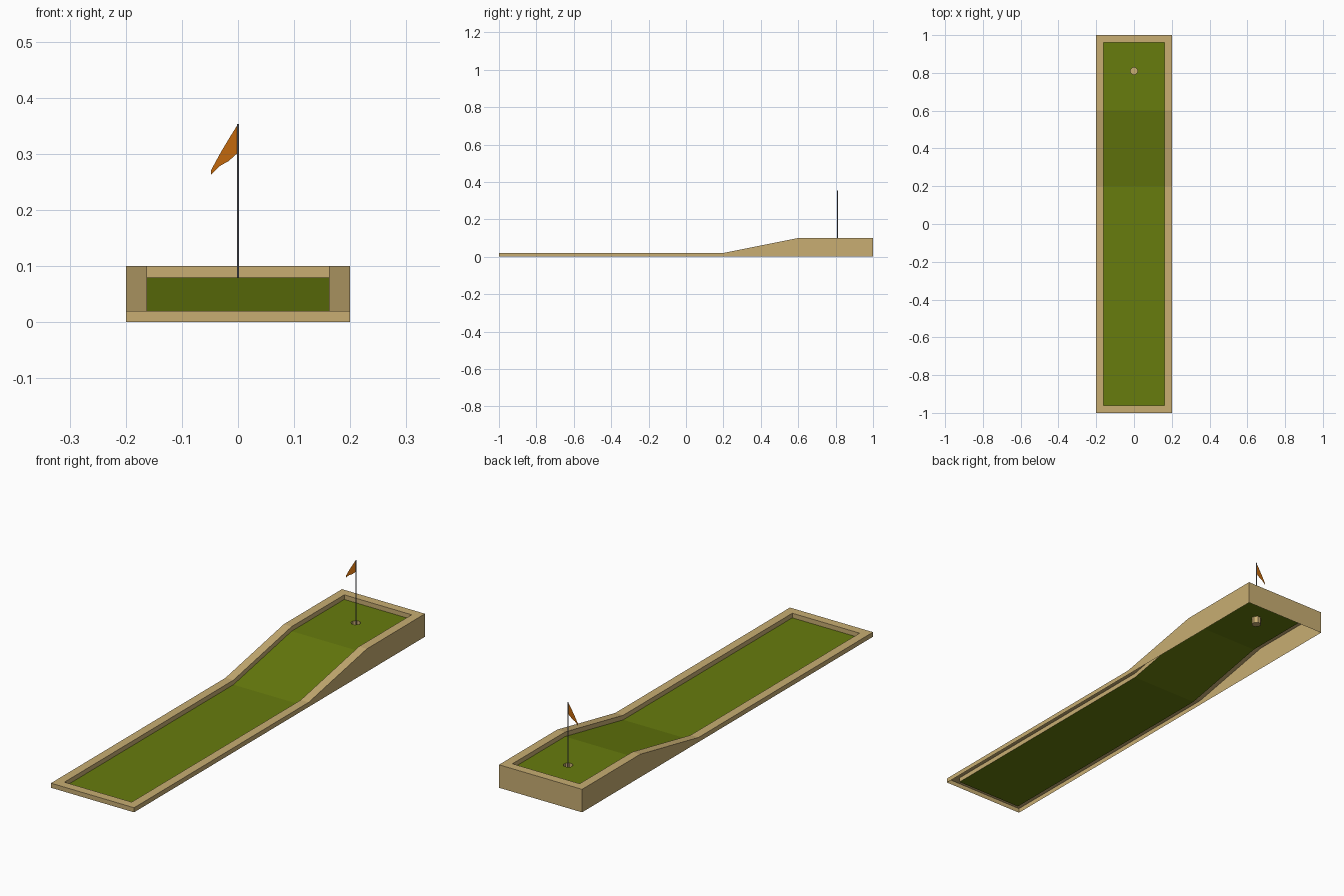
import bpy, bmesh, math

if "Cube" in bpy.data.objects:
    bpy.data.objects.remove(bpy.data.objects["Cube"])


def material(name, rgb):
    m = bpy.data.materials.new(name)
    m.diffuse_color = (*rgb, 1.0)
    m.use_nodes = True
    m.node_tree.nodes["Principled BSDF"].inputs["Base Color"].default_value = m.diffuse_color
    return m


WOOD = material("tan_wood", (0.58, 0.42, 0.17))
TURF = material("green_turf", (0.135, 0.2, 0.004))
ORANGE = material("orange_cloth", (0.54, 0.14, 0.004))
METAL = material("grey_metal", (0.2, 0.2, 0.22))


def finish(bm, name, mat):
    me = bpy.data.meshes.new(name)
    bm.to_mesh(me)
    bm.free()
    me.materials.append(mat)
    ob = bpy.data.objects.new(name, me)
    bpy.context.collection.objects.link(ob)
    return ob


# course profile: flat, ramp, raised flat
RAMP_START, RAMP_END = 0.2, 0.6
LOW, HIGH, DROP = 0.02, 0.10, 0.02
HOLE_Y, HOLE_R, CUP_DEPTH, SIDES = 0.81, 0.02, 0.03, 8


def height(y):
    t = min(max((y - RAMP_START) / (RAMP_END - RAMP_START), 0), 1)
    return LOW + (HIGH - LOW) * t


def outline(bm, half_x, half_y, zfun):
    """Closed loop round the course, with a vertex at each bend."""
    ys = [-half_y, RAMP_START, RAMP_END, half_y]
    pts = [(half_x, y) for y in ys] + [(-half_x, y) for y in reversed(ys)]
    return [bm.verts.new((x, y, zfun(y))) for x, y in pts]


def bridge(bm, a, b):
    n = len(a)
    for i in range(n):
        j = (i + 1) % n
        bm.faces.new((a[i], a[j], b[j], b[i]))


def circle(bm, r, z, n=SIDES):
    return [bm.verts.new((r * math.cos(2 * math.pi * (i + 0.5) / n),
                          HOLE_Y + r * math.sin(2 * math.pi * (i + 0.5) / n), z))
            for i in range(n)]


# wooden frame: outer wall, rim and inner wall as an open-bottomed shell
bm = bmesh.new()
loops = [outline(bm, 0.2, 1.0, lambda y: 0.0),
         outline(bm, 0.2, 1.0, height),
         outline(bm, 0.162, 0.962, height),
         outline(bm, 0.162, 0.962, lambda y: height(y) - DROP)]
for a, b in zip(loops, loops[1:]):
    bridge(bm, a, b)
finish(bm, "wooden_frame", WOOD)

# turf: lower flat and ramp as quads, raised flat filled around the hole
bm = bmesh.new()
v = outline(bm, 0.162, 0.962, lambda y: height(y) - DROP)
bm.faces.new((v[0], v[1], v[6], v[7]))
bm.faces.new((v[1], v[2], v[5], v[6]))
ring = circle(bm, HOLE_R, HIGH - DROP)
edges = []
for loop in ([v[2], v[3], v[4], v[5]], ring):
    for i in range(len(loop)):
        pair = (loop[i], loop[(i + 1) % len(loop)])
        edges.append(bm.edges.get(pair) or bm.edges.new(pair))
bmesh.ops.triangle_fill(bm, edges=edges, use_beauty=True, normal=(0, 0, 1))
for f in bm.faces:
    f.normal_update()
    if f.normal.z < 0:
        f.normal_flip()
finish(bm, "turf", TURF)

# cup below the hole
bm = bmesh.new()
top = circle(bm, HOLE_R, HIGH - DROP)
base = circle(bm, HOLE_R, HIGH - DROP - CUP_DEPTH)
bridge(bm, base, top)
bm.faces.new(base[::-1])
finish(bm, "cup", WOOD)

# flag pole
bm = bmesh.new()
low = circle(bm, 0.002, HIGH - DROP - CUP_DEPTH)
high = circle(bm, 0.002, 0.353)
bridge(bm, low, high)
bm.faces.new(high)
bm.faces.new(low[::-1])
finish(bm, "flag_pole", METAL)

# drooping flag, a flat sheet: top and bottom edge points from pole to tip
upper = [(0, 0.353), (-0.015, 0.329), (-0.030, 0.304), (-0.048, 0.271)]
lower = [(0, 0.302), (-0.017, 0.287), (-0.033, 0.278), (-0.048, 0.263)]
bm = bmesh.new()
u, l = [[bm.verts.new((x, HOLE_Y, z)) for x, z in row] for row in (upper, lower)]
for i in range(3):
    bm.faces.new((u[i], u[i + 1], l[i + 1], l[i]))
finish(bm, "flag", ORANGE)
